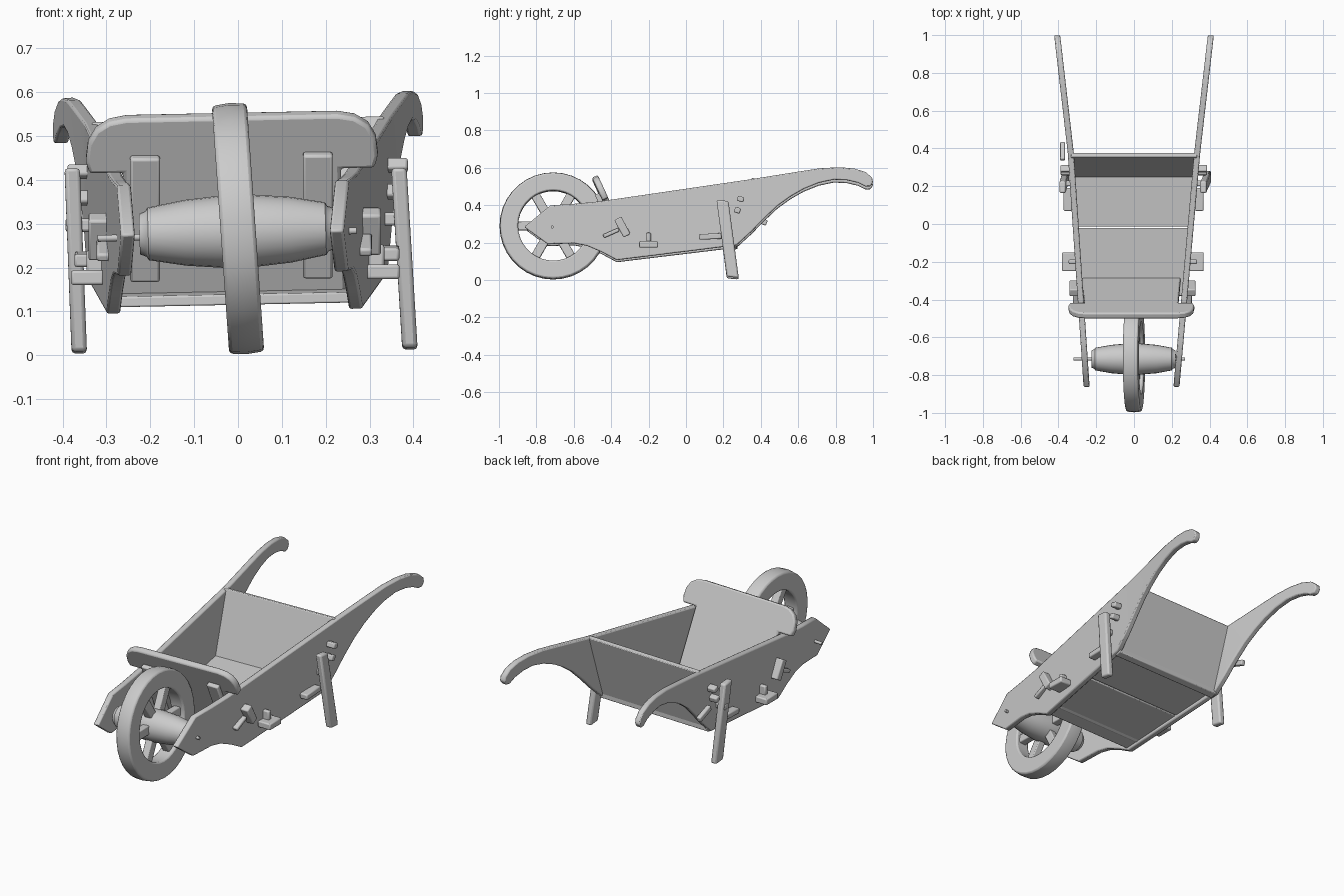
import bpy, bmesh, math
from mathutils import Vector

if "Cube" in bpy.data.objects:
    bpy.data.objects.remove(bpy.data.objects["Cube"])

TILT = 0.43          # lean of the front board
LINK = bpy.context.collection


def edge(y, s):
    """Centre x of the side board (s = -1 left, 1 right) at a given y."""
    front, mid, back = (0.225 if s > 0 else 0.251), 0.335, 0.407
    if y < 0.38:
        return s * (front + (mid - front) * (y + 0.86) / 1.24)
    return s * (mid + (back - mid) * (y - 0.38) / 0.62)


def roll(x):
    """The old barrow sags slightly to the left."""
    return 0.02 * (x - 0.3)


def finish(name, bm, bevel=0.006):
    bmesh.ops.recalc_face_normals(bm, faces=bm.faces)
    me = bpy.data.meshes.new(name)
    bm.to_mesh(me)
    bm.free()
    ob = bpy.data.objects.new(name, me)
    LINK.objects.link(ob)
    bpy.ops.object.select_all(action='DESELECT')
    ob.select_set(True)
    bpy.context.view_layer.objects.active = ob
    bpy.ops.object.shade_smooth_by_angle(angle=math.radians(40))
    if bevel:
        m = ob.modifiers.new("Bevel", 'BEVEL')
        m.width, m.segments, m.limit_method = bevel, 2, 'ANGLE'
        m.angle_limit = math.radians(40)
    return ob


def prism_bm(a, b):
    """Solid between two matching loops of points."""
    bm = bmesh.new()
    va, vb = [bm.verts.new(p) for p in a], [bm.verts.new(p) for p in b]
    n = len(a)
    bm.faces.new(va)
    bm.faces.new(vb[::-1])
    for i in range(n):
        j = (i + 1) % n
        bm.faces.new((va[i], vb[i], vb[j], va[j]))
    return bm


def slab(name, poly):
    """Board spanning between the two side boards, from a (y, z) section."""
    loops = [[(edge(y, s), y, z + roll(edge(y, s))) for y, z in poly] for s in (-1, 1)]
    return finish(name, prism_bm(*loops), 0.004)


def box(name, loc, size, tilt=0, bevel=0.006):
    bm = bmesh.new()
    bmesh.ops.create_cube(bm, size=1)
    bmesh.ops.scale(bm, vec=size, verts=bm.verts)
    ob = finish(name, bm, bevel)
    ob.location, ob.rotation_euler = loc, (tilt, 0, 0)
    return ob


def peg(name, s, y, z, start, out, sy, sz, tilt=0):
    """Tenon or wedge outside a side board, from start to out beyond its centre."""
    x = edge(y, s) + s * (start + out) / 2
    box(name, (x, y, z + roll(x)), (out - start, sy, sz), tilt)


def lathe(name, profile, n, bevel, closed):
    """Turn an (x, radius) profile around the x axis."""
    bm = bmesh.new()
    rings = [[bm.verts.new((x, r * math.cos(2 * math.pi * i / n), r * math.sin(2 * math.pi * i / n)))
              for i in range(n)] for x, r in profile]
    pairs = list(zip(rings, rings[1:] + rings[:1])) if closed else list(zip(rings, rings[1:]))
    for p, q in pairs:
        for i in range(n):
            j = (i + 1) % n
            bm.faces.new((p[i], p[j], q[j], q[i]))
    if not closed:
        bm.faces.new(rings[0])
        bm.faces.new(rings[-1])
    return finish(name, bm, bevel)


# Side boards running into the curved handles
side = [(-0.865, 0.285), (-0.725, 0.4), (-0.6, 0.408), (-0.47, 0.42), (0.34, 0.537), (0.6, 0.578),
        (0.72, 0.596), (0.82, 0.601), (0.9, 0.594), (0.96, 0.575), (0.995, 0.545), (1.0, 0.52),
        (0.985, 0.498), (0.96, 0.498), (0.92, 0.518), (0.86, 0.532), (0.79, 0.535), (0.71, 0.518),
        (0.63, 0.486), (0.56, 0.446), (0.49, 0.396), (0.42, 0.33), (0.35, 0.258), (0.27, 0.185),
        (-0.37, 0.107), (-0.45, 0.15), (-0.53, 0.184), (-0.6, 0.197), (-0.74, 0.193)]
for s, label in ((-1, "left"), (1, "right")):
    bm = prism_bm([(-0.016, y, z) for y, z in side], [(0.016, y, z) for y, z in side])
    bmesh.ops.bisect_plane(bm, geom=bm.verts[:] + bm.edges[:] + bm.faces[:],
                           plane_co=(0, 0.38, 0), plane_no=(0, 1, 0))
    for v in bm.verts:
        v.co.x += edge(v.co.y, s)
        v.co.z += roll(v.co.x)
    finish(label + "_side_board", bm, 0.006)


# Floor planks, tailboard and rear crossbar
def floor_z(y):
    return 0.122 + 0.122 * (y + 0.37)


for i, (a, b) in enumerate([(-0.38, -0.02), (-0.014, 0.255)]):
    slab("floor_plank_%d" % (i + 1), [(a, floor_z(a)), (b, floor_z(b)),
                                      (b, floor_z(b) + 0.024), (a, floor_z(a) + 0.024)])
slab("tailboard", [(0.24, 0.19), (0.352, 0.545), (0.378, 0.54), (0.268, 0.18)])
slab("rear_crossbar", [(0.235, 0.172), (0.275, 0.178), (0.275, 0.21), (0.235, 0.205)])

# Leaning front board with a wide rounded head
half = [(0.262, 0.13), (0.248, 0.432), (0.325, 0.432), (0.333, 0.46), (0.328, 0.5),
        (0.31, 0.53), (0.28, 0.548), (0.24, 0.555)]
outline = half + [(-x, z) for x, z in reversed(half)]
normal = Vector((0, -math.cos(TILT), -math.sin(TILT)))
loops = []
for d in (-0.017, 0.017):
    loops.append([Vector((x - 0.014, -0.485 + (0.55 - z) * math.tan(TILT), z + roll(x))) + normal * d
                  for x, z in outline])
finish("front_board", prism_bm(*loops), 0.008)
for x in (-0.212, 0.182):
    box("front_batten", (x, -0.411, 0.322 + roll(x)), (0.068, 0.026, 0.31), TILT)

# Wheel: rim, spokes, barrel hub and axle
hub_co = Vector((0, -0.71, 0.289))
lean = -0.07
rim = lathe("wheel_rim", [(-0.04, 0.188), (-0.04, 0.283), (0, 0.287), (0.04, 0.283), (0.04, 0.188)],
            36, 0.008, True)
rim.location, rim.rotation_euler = hub_co, (0, lean, 0)
bm = bmesh.new()
for k in range(6):
    a = k * math.pi / 3
    u, w = Vector((0, math.cos(a), math.sin(a))), Vector((0, -math.sin(a), math.cos(a)))
    part = prism_bm(*[[u * r + w * (p * 0.024) + Vector((q * 0.02, 0, 0))
                       for p, q in ((-1, -1), (1, -1), (1, 1), (-1, 1))] for r in (0.04, 0.2)])
    tmp = bpy.data.meshes.new("spoke_part")
    part.to_mesh(tmp)
    part.free()
    bm.from_mesh(tmp)
    bpy.data.meshes.remove(tmp)
spokes = finish("wheel_spokes", bm, 0.005)
spokes.location, spokes.rotation_euler = hub_co, (0, lean, 0)
hub = lathe("wheel_hub", [(-0.225, 0.046), (-0.21, 0.052), (-0.205, 0.06), (-0.12, 0.075), (-0.03, 0.083),
                          (0.03, 0.083), (0.12, 0.075), (0.2, 0.06), (0.205, 0.052), (0.22, 0.046)],
            24, 0, False)
hub.location, hub.rotation_euler = (0, -0.715, 0.283), (0, -0.03, 0)
axle = lathe("axle", [(-0.32, 0.008), (0.27, 0.008)], 10, 0, False)
axle.location, axle.rotation_euler = (0, -0.715, 0.276), (0, -0.03, 0)

# Legs: sloped posts outside the side boards
for label, xb, xt, zb in (("left", -0.362, -0.378, 0.003), ("right", 0.392, 0.367, 0.012)):
    ends = [[(x + p * 0.0175, y + q * 0.032, z - q * 0.003) for p, q in ((-1, -1), (1, -1), (1, 1), (-1, 1))]
            for x, y, z in ((xb, 0.25, zb + 0.003), (xt, 0.195, 0.425))]
    finish(label + "_leg", prism_bm(*ends), 0.009)

# Tenons and wedges on both sides
for s, label in ((-1, "left_"), (1, "right_")):
    peg(label + "front_tenon", s, -0.34, 0.283, 0, 0.055, 0.042, 0.105, 0.5)
    peg(label + "front_wedge", s, -0.4, 0.252, 0.01, 0.04, 0.09, 0.02, 0.42)
    peg(label + "floor_tenon", s, -0.2, 0.19, 0.01, 0.085, 0.1, 0.034)
    peg(label + "floor_wedge", s, -0.2, 0.225, 0.01, 0.05, 0.024, 0.055)
    peg(label + "leg_tenon", s, 0.13, 0.232, 0.01, 0.055, 0.12, 0.03, 0.05)
    peg(label + "leg_peg", s, 0.215, 0.31, 0, 0.07, 0.03, 0.03)
    peg(label + "tail_peg_upper", s, 0.292, 0.432, 0, 0.06, 0.036, 0.028, -0.3)
    peg(label + "tail_peg_lower", s, 0.275, 0.372, 0, 0.06, 0.032, 0.03, -0.3)
peg("left_loose_wedge", -1, 0.385, 0.335, 0.03, 0.055, 0.1, 0.03, -0.35)
